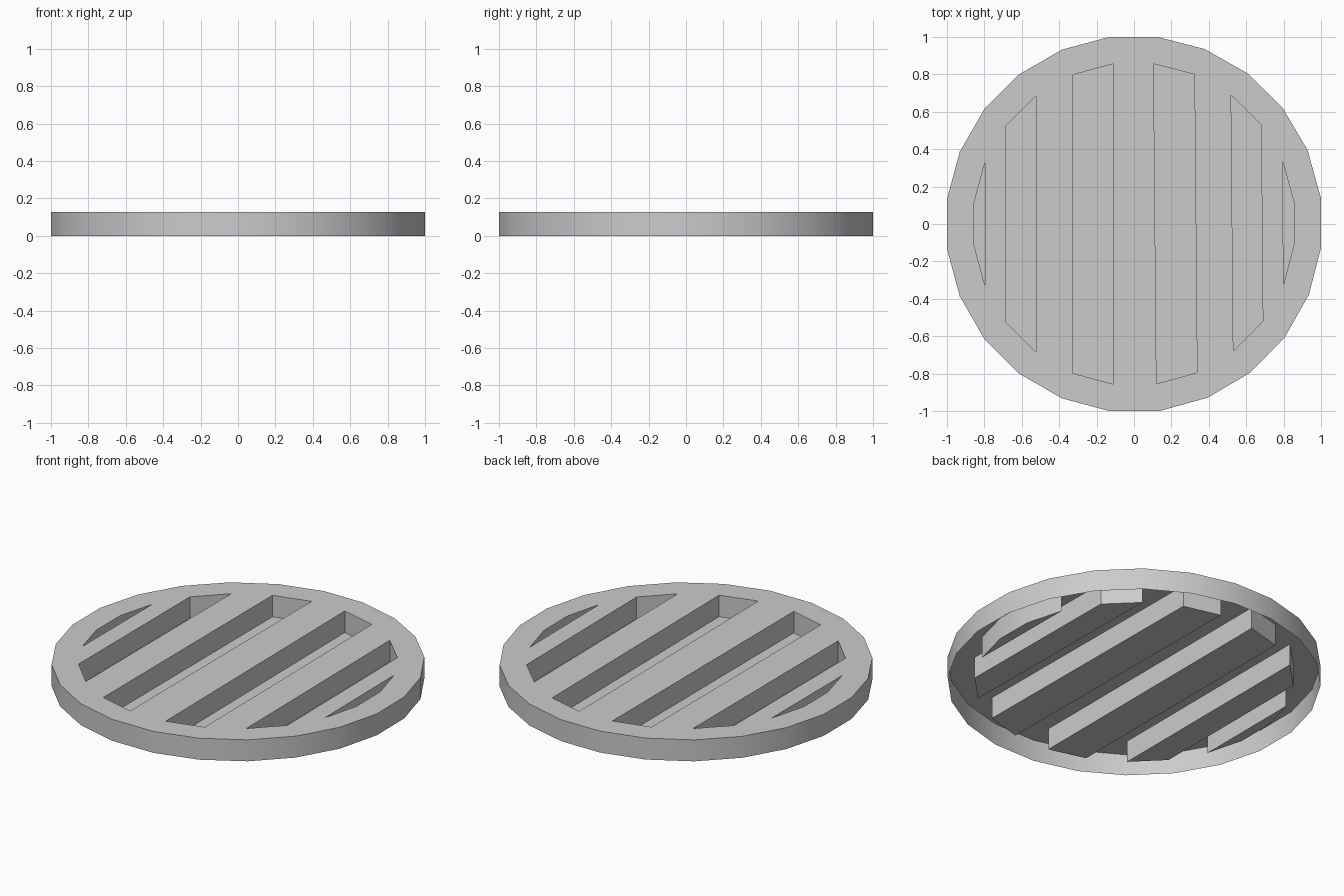
import bpy, bmesh, math

if "Cube" in bpy.data.objects:
    bpy.data.objects.remove(bpy.data.objects["Cube"])

N = 24                       # sides of the disc
H = 0.128                    # thickness
R_OUT = 1 / math.cos(math.pi / N)
R_IN = 0.8626                # radius the slots reach to

bm = bmesh.new()


def ring(radius, z):
    verts = []
    for i in range(N):
        a = math.radians(7.5 + 15 * i)
        if math.cos(a) > 0:
            a += math.radians(0.5)   # slight skew of the right half
        verts.append(bm.verts.new((radius * math.cos(a), radius * math.sin(a), z)))
    return verts


outer_low, outer_top = ring(R_OUT, 0), ring(R_OUT, H)
inner_low, inner_top = ring(R_IN, 0), ring(R_IN, H)

# Outer wall (open underneath) and flat rim on top
for i in range(N):
    j = (i + 1) % N
    bm.faces.new((outer_low[i], outer_low[j], outer_top[j], outer_top[i]))
    bm.faces.new((outer_top[i], outer_top[j], inner_top[j], inner_top[i]))

# Strips across the disc: alternating sunken slots and flush bars
for i in range(N // 2 - 1):
    corners = (i, i + 1, N - 2 - i, N - 1 - i)
    if i % 2:
        bm.faces.new([inner_top[c] for c in corners])
    else:
        bm.faces.new([inner_low[c] for c in corners])
        for k in range(4):
            a, b = corners[k], corners[(k + 1) % 4]
            bm.faces.new((inner_top[a], inner_top[b], inner_low[b], inner_low[a]))

mesh = bpy.data.meshes.new("drain_grate")
bm.to_mesh(mesh)
bm.free()
grate = bpy.data.objects.new("drain_grate", mesh)
bpy.context.collection.objects.link(grate)

# Smooth outer wall, crisp edges elsewhere
bpy.context.view_layer.objects.active = grate
grate.select_set(True)
bpy.ops.object.shade_smooth_by_angle(angle=math.radians(30))
